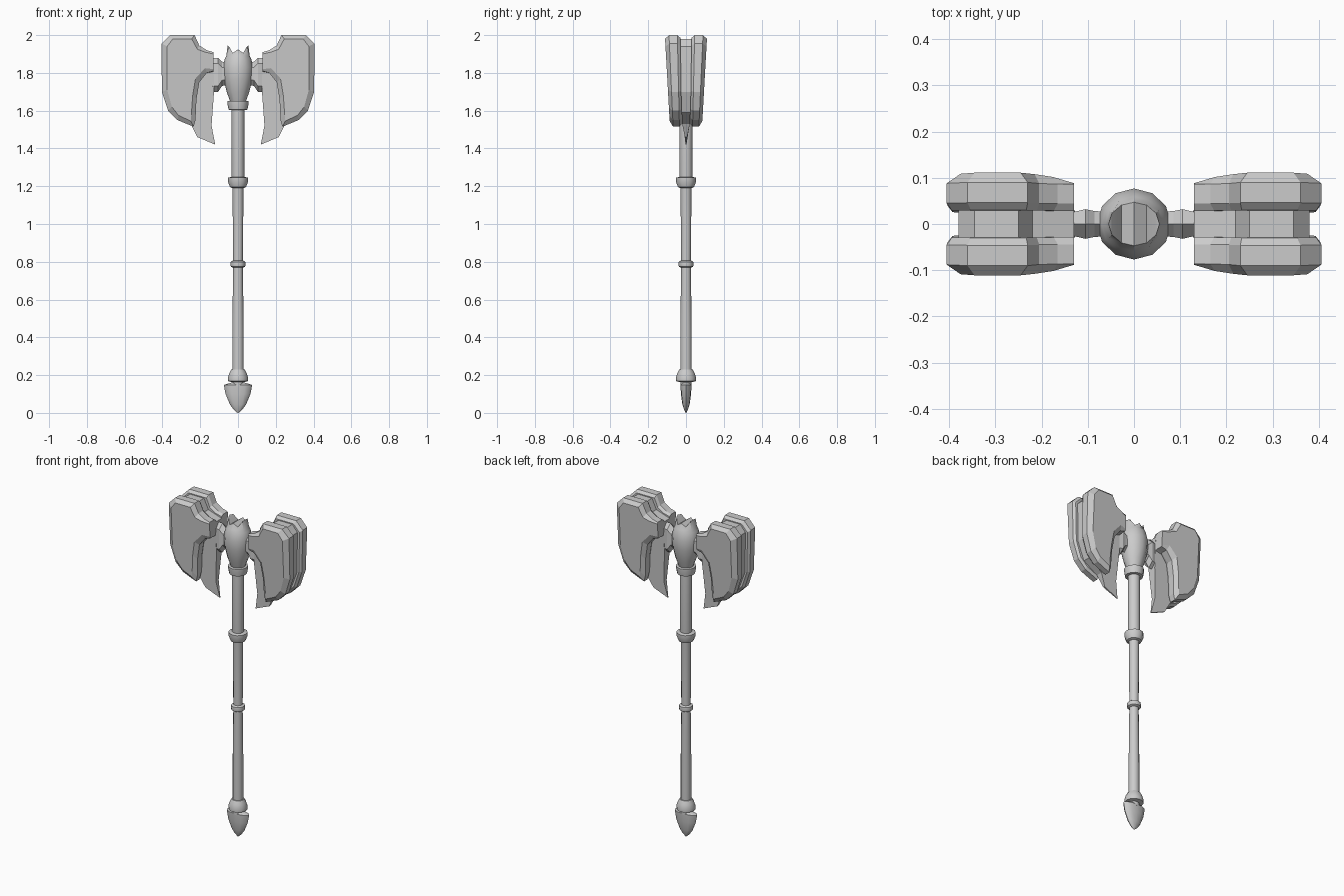
import bpy, bmesh, math

if "Cube" in bpy.data.objects:
    bpy.data.objects.remove(bpy.data.objects["Cube"])


def loft(name, rings, cap_start=True, cap_end=True, mirror=None, smooth=None):
    """Skin a list of equal-length closed rings of 3D points."""
    bm = bmesh.new()
    vs = [[bm.verts.new(p) for p in r] for r in rings]
    n = len(rings[0])
    for a, b in zip(vs, vs[1:]):
        for i in range(n):
            j = (i + 1) % n
            bm.faces.new((a[i], a[j], b[j], b[i]))
    if cap_start:
        bm.faces.new(vs[0][::-1])
    if cap_end == "strips":  # cap made of strips running along y
        t = vs[-1]
        for i in range(n // 2):
            q = [t[i], t[i + 1], t[(n - i - 1) % n], t[(n - i) % n]]
            bm.faces.new(list(dict.fromkeys(q)))
    elif cap_end:
        bm.faces.new(vs[-1])
    bmesh.ops.recalc_face_normals(bm, faces=bm.faces)
    me = bpy.data.meshes.new(name)
    bm.to_mesh(me)
    bm.free()
    ob = bpy.data.objects.new(name, me)
    bpy.context.collection.objects.link(ob)
    if mirror:
        m = ob.modifiers.new("Mirror", "MIRROR")
        m.use_axis = mirror
        m.use_mirror_merge = False
    if smooth:
        bpy.ops.object.select_all(action='DESELECT')
        ob.select_set(True)
        bpy.context.view_layer.objects.active = ob
        bpy.ops.object.shade_smooth_by_angle(angle=math.radians(smooth))
    return ob


def ring(rx, ry, z, n=12):
    return [(rx * math.cos(2 * math.pi * i / n), ry * math.sin(2 * math.pi * i / n), z)
            for i in range(n)]


def lathe(name, profile):
    return loft(name, [ring(r, r, z) for r, z in profile], smooth=35)


# Handle with its collars
lathe("shaft", [(.03, .2), (.03, .42), (.026, .78), (.026, .8), (.029, 1.2),
                (.034, 1.24), (.034, 1.62)])
lathe("bottom_collar", [(.03, .14), (.03, .163), (.053, .168), (.054, .185),
                        (.046, .21), (.035, .23), (.028, .231)])
lathe("middle_ring", [(.028, .769), (.038, .775), (.04, .787), (.038, .8), (.028, .806)])
lathe("upper_ring", [(.03, 1.19), (.042, 1.195), (.053, 1.222), (.053, 1.245), (.034, 1.25)])
lathe("neck_ring", [(.035, 1.603), (.05, 1.605), (.056, 1.638), (.056, 1.65), (.04, 1.652)])

# Flattened pommel spike
loft("pommel", [ring(.02, .015, .165), ring(.075, .029, .148), ring(.066, .027, .10),
                ring(.043, .019, .045), ring(.022, .01, .016), ring(.003, .002, 0)], smooth=35)

# Central socket with a notched crown
rings = [ring(r, r * .96, z) for r, z in
         [(.042, 1.65), (.06, 1.7), (.077, 1.77), (.08, 1.83), (.07, 1.875), (.062, 1.89)]]
heights = [1.945, 1.94, 1.905, 1.925, 1.905, 1.94, 1.945]
crown = [(x, y, heights[i if i <= 6 else 12 - i])
         for i, (x, y, z) in enumerate(ring(.055, .047, 0))]
loft("socket", rings + [crown], cap_end="strips", smooth=35)


# Arms joining the socket to the blades
def arm_section(x, w, z0, z1):
    return [(x, -w, z0 + .03), (x, 0, z0), (x, w, z0 + .03),
            (x, w, z1 - .03), (x, 0, z1), (x, -w, z1 - .03)]


loft("blade_arm", [arm_section(.05, .026, 1.74, 1.85), arm_section(.085, .028, 1.73, 1.86),
                   arm_section(.105, .032, 1.70, 1.88), arm_section(.135, .025, 1.70, 1.88)],
     mirror=(True, False, False))

# Thin core blade with the hooked beard: x, z, half thickness
core = [(.345, 1.98, .032), (.25, 1.98, .032), (.22, 1.92, .032), (.13, 1.89, .032),
        (.127, 1.70, .026), (.14, 1.52, .014), (.12, 1.42, .002), (.215, 1.46, .006),
        (.25, 1.53, .02), (.34, 1.59, .023), (.38, 1.70, .026), (.38, 1.94, .032)]
loft("core_blade", [[(x, -t, z) for x, z, t in core], [(x, t, z) for x, z, t in core]],
     mirror=(True, False, False))

# Heavy bevelled side plates, front and back of each core blade
rim = [(.36, 2.0), (.23, 2.0), (.205, 1.945), (.165, 1.92), (.13, 1.91), (.13, 1.81),
       (.165, 1.80), (.205, 1.75), (.22, 1.66), (.225, 1.55), (.235, 1.515),
       (.32, 1.55), (.37, 1.60), (.403, 1.70), (.405, 1.955)]
face = [(.345, 1.98), (.245, 1.98), (.215, 1.925), (.175, 1.91), (.13, 1.90), (.13, 1.82),
        (.175, 1.825), (.225, 1.77), (.24, 1.68), (.247, 1.58), (.25, 1.545),
        (.315, 1.575), (.35, 1.62), (.375, 1.71), (.375, 1.94)]


def plate(points, depth):
    # plates thin out towards the lower tip
    return [(x, -depth * (1 - .5 * (2 - z)), z) for x, z in points]


inner = [(.27 + (x - .27) * .92 if x > .14 else x, 1.76 + (z - 1.76) * .94) for x, z in rim]
outer = [(x, y * (.83 if x < .14 else .95 if x < .18 else 1), z) for x, y, z in plate(face, .112)]
loft("side_plate", [plate(inner, .03), plate(rim, .046), plate(rim, .09), outer],
     mirror=(True, True, False))
